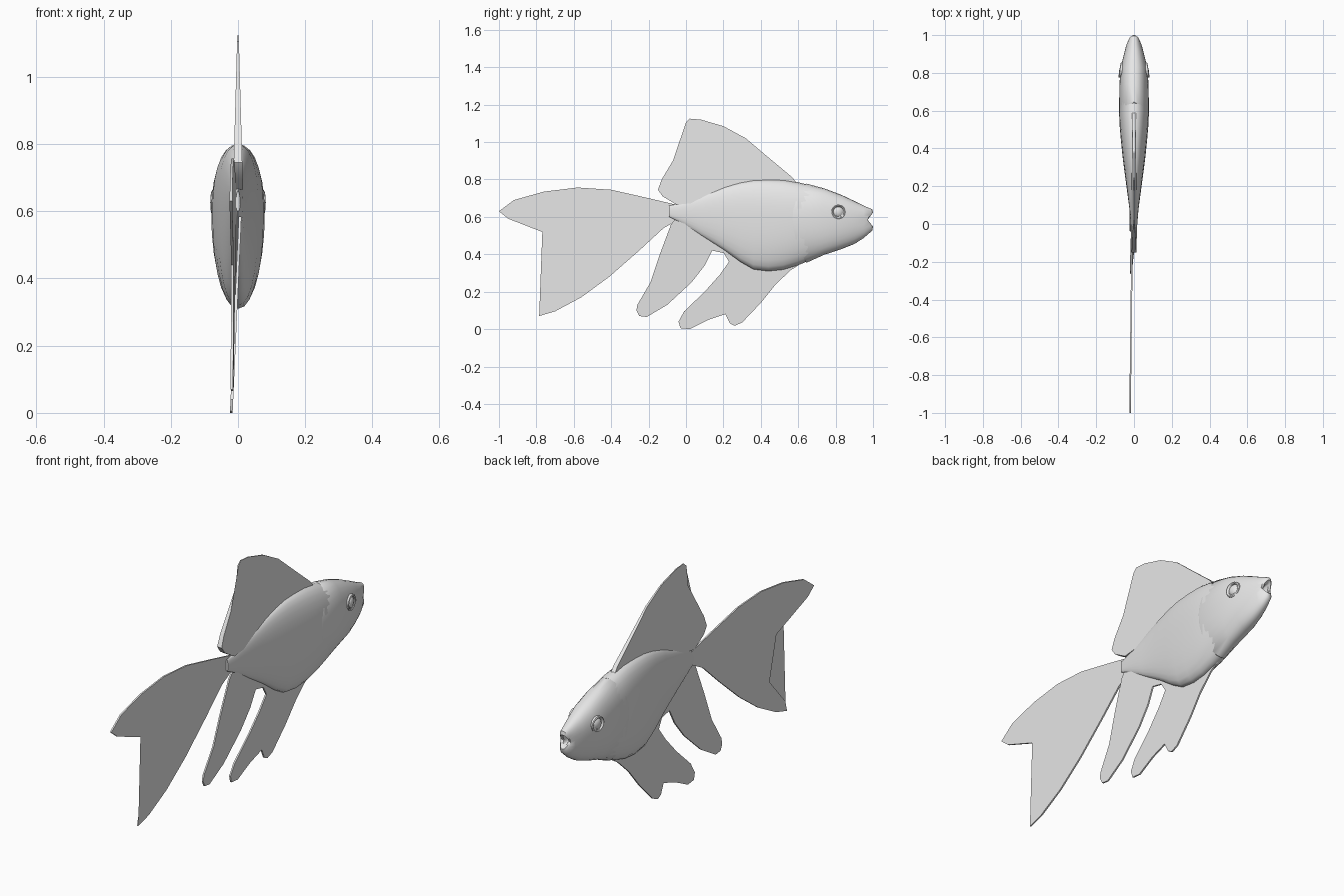
import bpy, bmesh, math
from mathutils import Vector

cube = bpy.data.objects.get("Cube")
if cube:
    bpy.data.objects.remove(cube)

SIDES = 28


def make_material(name, rgb):
    mat = bpy.data.materials.new(name)
    mat.use_nodes = True
    mat.diffuse_color = (*rgb, 1)
    mat.node_tree.nodes["Principled BSDF"].inputs["Base Color"].default_value = (*rgb, 1)
    return mat


grey = make_material("plain grey", (0.8, 0.8, 0.8))


def finish(name, bm, angle=40):
    bmesh.ops.recalc_face_normals(bm, faces=bm.faces)
    mesh = bpy.data.meshes.new(name)
    bm.to_mesh(mesh)
    bm.free()
    mesh.materials.append(grey)
    obj = bpy.data.objects.new(name, mesh)
    bpy.context.collection.objects.link(obj)
    bpy.ops.object.select_all(action="DESELECT")
    obj.select_set(True)
    bpy.context.view_layer.objects.active = obj
    bpy.ops.object.shade_smooth_by_angle(angle=math.radians(angle))
    return obj


def power(value, exponent):
    return math.copysign(abs(value) ** exponent, value)


def section(y, bottom, top, width, grow=1.0, bend=None):
    """Rounded, slightly boxy cross-section around the side ridge."""
    ridge = 0.62 - 0.035 * (y + 0.06)
    ring = []
    for i in range(SIDES):
        a = math.tau * i / SIDES
        up = power(math.sin(a), 0.88)
        height = top - ridge if up > 0 else ridge - bottom
        shift = bend(math.sin(a)) if bend else 0
        ring.append(Vector((width * grow * power(math.cos(a), 0.88),
                            y + shift, ridge + height * grow * up)))
    return ring


def loft(name, rings, close_end):
    bm = bmesh.new()
    loops = [[bm.verts.new(p) for p in ring] for ring in rings]
    for a, b in zip(loops, loops[1:]):
        for i in range(SIDES):
            j = (i + 1) % SIDES
            bm.faces.new((a[i], a[j], b[j], b[i]))
    bm.faces.new(loops[0])
    if close_end:
        bm.faces.new(loops[-1])
    return finish(name, bm)


# Trunk: y, bottom, top, half width
trunk = [(-0.09, 0.6, 0.66, 0.006), (-0.04, 0.575, 0.67, 0.014),
         (0.08, 0.5, 0.715, 0.024), (0.2, 0.425, 0.76, 0.04),
         (0.29, 0.36, 0.785, 0.052), (0.36, 0.32, 0.797, 0.061),
         (0.44, 0.31, 0.8, 0.069), (0.52, 0.318, 0.798, 0.076),
         (0.6, 0.342, 0.785, 0.079), (0.68, 0.375, 0.765, 0.076)]
loft("body", [section(*s) for s in trunk], True)

# Head: overlaps the trunk behind a curved gill edge, ends in an open mouth
head = [(0.74, 0.398, 0.752, 0.077), (0.83, 0.427, 0.718, 0.071),
        (0.9, 0.455, 0.685, 0.053), (0.95, 0.487, 0.66, 0.04)]
rings = [section(0.64, 0.358, 0.775, 0.078, 1.0, lambda s: -0.07 * (1 - s * s)),
         section(0.645, 0.36, 0.774, 0.078, 1.02, lambda s: -0.07 * (1 - s * s))]
rings += [section(*s) for s in head]
rings += [section(0.972, 0.527, 0.64, 0.028, 1.0, lambda s: 0.024 * abs(s)),
          section(0.972, 0.55, 0.622, 0.021, 1.0, lambda s: 0.028 * abs(s)),
          section(0.968, 0.565, 0.61, 0.013, 1.0, lambda s: 0.015 * abs(s)),
          section(0.93, 0.567, 0.605, 0.009)]
loft("head", rings, True)


# Eyes: a rim ring and a shallow ball on each side
def eye(name, side):
    bm = bmesh.new()
    profile = [(0.04, -0.012), (0.04, 0.003), (0.035, 0.006), (0.03, 0.003),
               (0.028, -0.004), (0.022, 0.002), (0.012, 0.006), (0.004, 0.007)]
    loops = []
    for radius, out in profile:
        loop = []
        for i in range(20):
            a = math.tau * i / 20
            dy = radius * math.cos(a)
            x = 0.071 + out - 0.16 * dy
            loop.append(bm.verts.new((side * x, 0.815 + dy,
                                      0.626 + radius * math.sin(a))))
        loops.append(loop)
    for a, b in zip(loops, loops[1:]):
        for i in range(20):
            j = (i + 1) % 20
            bm.faces.new((a[i], a[j], b[j], b[i]))
    bm.faces.new(loops[-1])
    bm.faces.new(loops[0])
    finish(name, bm)


eye("left_eye", 1)
eye("right_eye", -1)


# Fins: thin leaning sheets, given by side outline, lean and half thickness
def fin(name, outline, lean, half):
    bm = bmesh.new()
    sheets = []
    for side in (1, -1):
        sheets.append([bm.verts.new((lean(y, z) + side * half(y, z), y, z))
                       for y, z in outline])
    count = len(outline)
    for i in range(count):
        j = (i + 1) % count
        bm.faces.new((sheets[0][i], sheets[0][j], sheets[1][j], sheets[1][i]))
    caps = [bm.faces.new(s) for s in sheets]
    bmesh.ops.triangulate(bm, faces=caps)
    finish(name, bm, 30)


fin("dorsal_fin",
    [(0.6, 0.77), (0.57, 0.81), (0.45, 0.91), (0.32, 1.02), (0.2, 1.085),
     (0.08, 1.12), (0.02, 1.125), (0, 1.105), (-0.01, 1), (-0.07, 0.9),
     (-0.13, 0.8), (-0.15, 0.745), (-0.125, 0.71), (-0.05, 0.665),
     (0.1, 0.68), (0.35, 0.74)],
    lambda y, z: 0, lambda y, z: 0.002 + 0.028 * (1.13 - z))

fin("tail_fin",
    [(-0.03, 0.66), (-0.2, 0.7), (-0.4, 0.745), (-0.58, 0.757),
     (-0.76, 0.735), (-0.92, 0.69), (-1, 0.63), (-0.95, 0.59), (-0.68, 0.485),
     (-0.625, 0.44), (-0.645, 0.27), (-0.77, 0.125), (-0.785, 0.07),
     (-0.7, 0.095), (-0.56, 0.17), (-0.41, 0.28), (-0.25, 0.42),
     (-0.12, 0.54), (-0.03, 0.59)],
    lambda y, z: -0.009 + 0.012 * y, lambda y, z: 0.004)


def hang(y, z):
    return -0.02 + 0.045 * z


fin("anal_fin",
    [(-0.06, 0.585), (-0.08, 0.56), (-0.14, 0.4), (-0.19, 0.25),
     (-0.26, 0.13), (-0.265, 0.1), (-0.25, 0.07), (-0.21, 0.065),
     (-0.1, 0.13), (0.03, 0.25), (0.1, 0.34), (0.14, 0.42), (0.23, 0.4),
     (0.24, 0.44), (0.1, 0.52)],
    hang, lambda y, z: 0.004)

fin("pelvic_fin",
    [(0.2, 0.41), (0.23, 0.36), (0.18, 0.29), (0.1, 0.2), (-0.01, 0.095),
     (-0.04, 0.04), (-0.03, 0.005), (0.02, 0.0), (0.12, 0.05), (0.21, 0.08),
     (0.235, 0.03), (0.26, 0.018), (0.3, 0.035), (0.4, 0.14), (0.48, 0.24),
     (0.56, 0.315), (0.63, 0.36), (0.45, 0.36)],
    hang, lambda y, z: 0.004)
